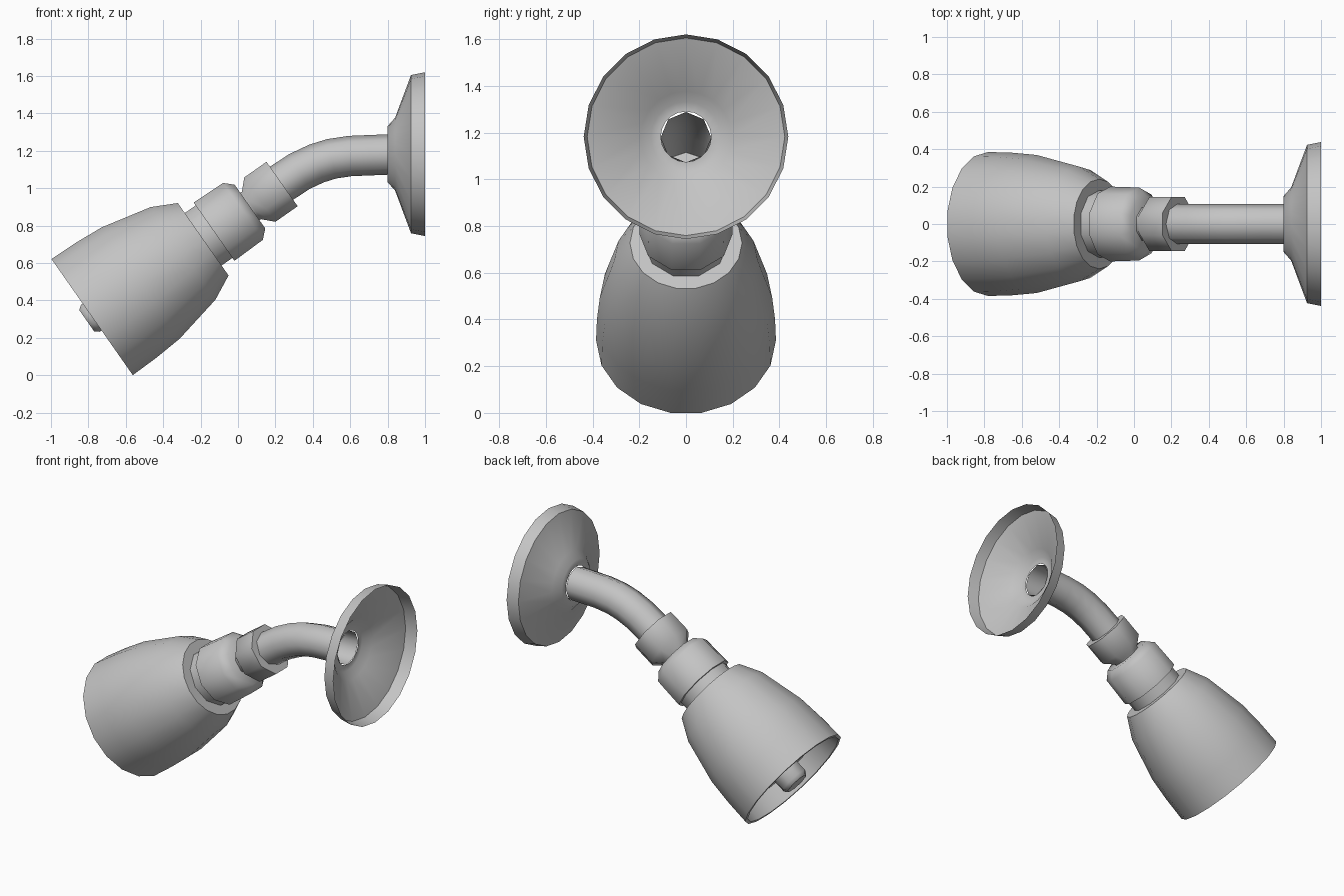
import bpy, bmesh
from math import sin, cos, pi, radians

cube = bpy.data.objects.get("Cube")
if cube:
    bpy.data.objects.remove(cube)

metal = bpy.data.materials.new("brushed_grey_metal")
metal.use_nodes = True
GREY = (0.55, 0.55, 0.55, 1)
metal.diffuse_color = GREY
metal.node_tree.nodes["Principled BSDF"].inputs["Base Color"].default_value = GREY

TILT = radians(35)
MOUTH = (-0.78, 0.311)     # x, z centre of the open end of the head


def loft(name, rings, sides, turn=0.0):
    """Skin rings given as (x, z, tilt, radius), all centred on y = 0."""
    bm = bmesh.new()
    loops = []
    for x, z, tilt, r in rings:
        loop = []
        for i in range(sides):
            a = 2 * pi * i / sides + turn
            up = r * sin(a)
            loop.append(bm.verts.new((x - up * sin(tilt), r * cos(a), z + up * cos(tilt))))
        loops.append(loop)
    for a, b in zip(loops, loops[1:]):
        for i in range(sides):
            j = (i + 1) % sides
            bm.faces.new((a[i], b[i], b[j], a[j]))
    bmesh.ops.remove_doubles(bm, verts=bm.verts, dist=0.0001)
    bmesh.ops.recalc_face_normals(bm, faces=bm.faces)
    mesh = bpy.data.meshes.new(name)
    bm.to_mesh(mesh)
    bm.free()
    mesh.materials.append(metal)
    obj = bpy.data.objects.new(name, mesh)
    bpy.context.collection.objects.link(obj)
    bpy.ops.object.select_all(action='DESELECT')
    obj.select_set(True)
    bpy.context.view_layer.objects.active = obj
    bpy.ops.object.shade_smooth_by_angle(angle=radians(50))
    return obj


def turned(name, profile, sides, turn=0.0):
    """Lathe (distance, radius) pairs along the tilted axis of the head."""
    rings = [(MOUTH[0] + d * cos(TILT), MOUTH[1] + d * sin(TILT), TILT, r)
             for d, r in profile]
    return loft(name, rings, sides, turn)


# Spray head: recessed face, thin rim, tapering bell, flat shoulder
turned("spray_head", [(0.12, 0), (0.12, 0.35), (0, 0.365), (0, 0.385), (0.16, 0.381),
                      (0.317, 0.369), (0.593, 0.307), (0.725, 0.24), (0.725, 0)], 18)

# Knob in the middle of the spray face
turned("centre_knob", [(0.12, 0.095), (-0.012, 0.095), (-0.035, 0.075), (-0.035, 0)], 8, pi / 8)

# Neck groove and collar behind the head
turned("neck", [(0.71, 0.18), (0.81, 0.18)], 10)
turned("collar", [(0.796, 0), (0.796, 0.2), (0.985, 0.195), (1.03, 0.15), (1.03, 0)], 10)

# Swivel nut
turned("swivel_nut", [(1.0, 0.095), (1.04, 0.097), (1.095, 0.157), (1.24, 0.157), (1.24, 0)],
       8, pi / 8)

# Bent pipe, open at the wall end
path = [(0.2, 1.005, 35), (0.33, 1.09, 31), (0.42, 1.132, 22), (0.5, 1.157, 14),
        (0.6, 1.172, 5), (0.7, 1.176, 1), (0.8, 1.18, 0)]
loft("bent_pipe", [(x, z, radians(t), 0.108) for x, z, t in path], 8)

# Wall flange: hollow cone with a short rim
loft("wall_flange", [(x, 1.182, 0, r) for x, r in
                     [(0.8, 0.108), (0.8, 0.15), (0.84, 0.195), (0.925, 0.423), (1, 0.438)]], 20)
